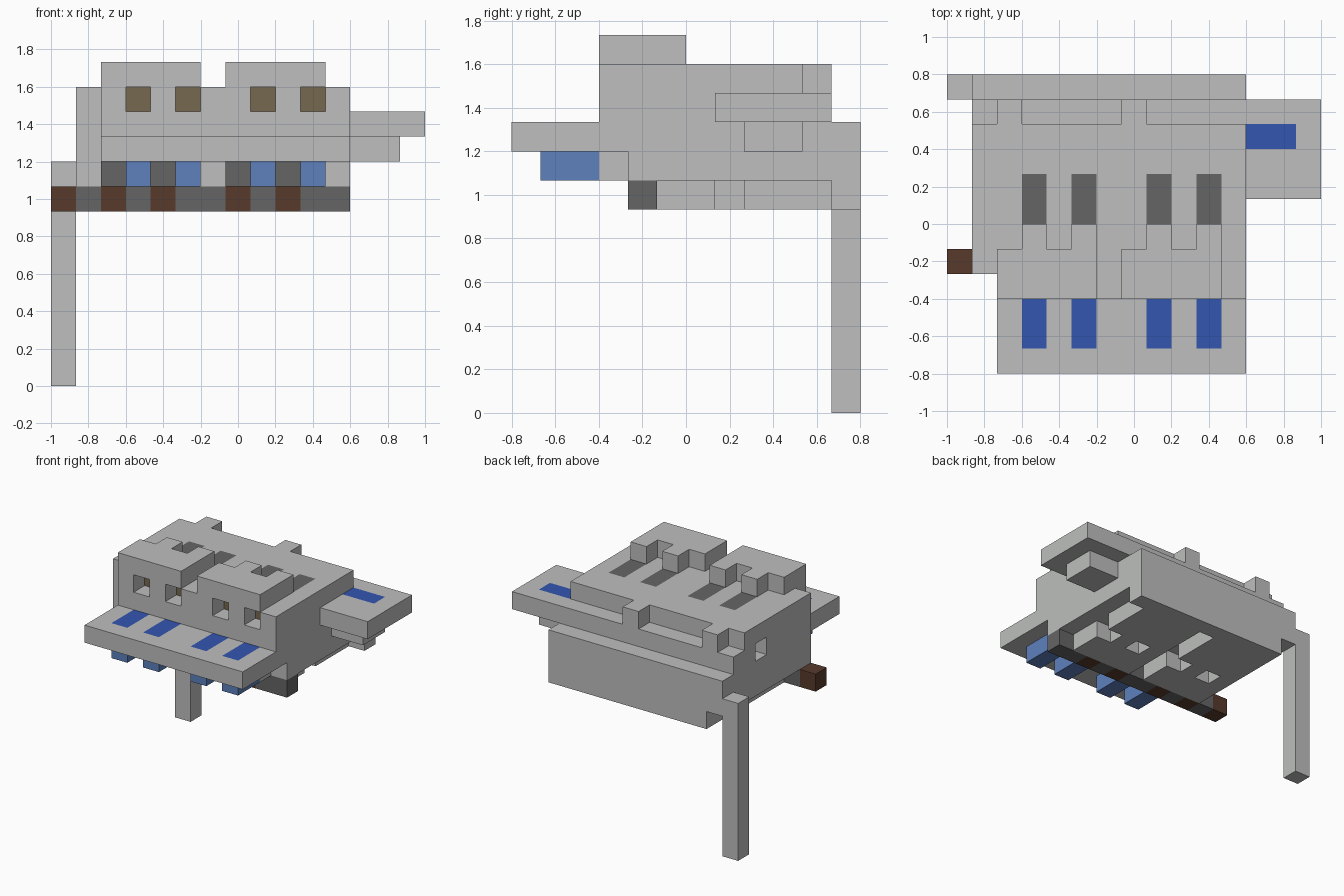
import bpy, bmesh
from itertools import product
from mathutils import Vector

if "Cube" in bpy.data.objects:
    bpy.data.objects.remove(bpy.data.objects["Cube"], do_unlink=True)

U = 2 / 15                                  # edge of one building block
ORIGIN = Vector((-1, -0.8, 0))
FRONT, UP, BACK = (0, -1, 0), (0, 0, 1), (0, 1, 0)


def material(name, rgb):
    m = bpy.data.materials.new(name)
    m.use_nodes = True
    m.diffuse_color = (*rgb, 1)
    bsdf = m.node_tree.nodes["Principled BSDF"]
    bsdf.inputs["Base Color"].default_value = (*rgb, 1)
    bsdf.inputs["Roughness"].default_value = 0.9
    return m


GREY = material("stone grey", (0.51, 0.52, 0.51))
DARK = material("dark grey", (0.13, 0.13, 0.13))
SKY = material("light blue", (0.11, 0.22, 0.51))
BLUE = material("deep blue", (0.033, 0.093, 0.434))
BROWN = material("dark brown", (0.095, 0.042, 0.024))
BEIGE = material("dull beige", (0.18, 0.14, 0.08))


def cells(x0, x1, y0, y1, z0, z1):
    return set(product(range(x0, x1), range(y0, y1), range(z0, z1)))


def part(name, fill, base=GREY, paint=()):
    """Skin a set of blocks; paint holds (cells, face direction, material)."""
    mats = [base] + list(dict.fromkeys(p[2] for p in paint))
    bm = bmesh.new()
    for cell in sorted(fill):
        for axis, side in product(range(3), (0, 1)):
            n = [0, 0, 0]
            n[axis] = 2 * side - 1
            if tuple(c + d for c, d in zip(cell, n)) in fill:
                continue
            a, b = Vector((0, 0, 0)), Vector((0, 0, 0))
            a[(axis + 1) % 3] = b[(axis + 2) % 3] = 1
            p = Vector(cell)
            p[axis] += side
            ring = [p, p + a, p + a + b, p + b]
            if not side:
                ring.reverse()
            face = bm.faces.new([bm.verts.new(ORIGIN + v * U) for v in ring])
            for area, direction, mat in paint:
                if cell in area and tuple(n) == direction:
                    face.material_index = mats.index(mat)
    bmesh.ops.remove_doubles(bm, verts=bm.verts, dist=0.001)
    bmesh.ops.dissolve_limit(bm, angle_limit=0.01, verts=bm.verts,
                             edges=bm.edges, delimit={'MATERIAL'})
    mesh = bpy.data.meshes.new(name)
    bm.to_mesh(mesh)
    bm.free()
    for m in mats:
        mesh.materials.append(m)
    obj = bpy.data.objects.new(name, mesh)
    bpy.context.collection.objects.link(obj)
    return obj


BAYS = (2, 7)                               # first column of each bay
OPENINGS = [b + s for b in BAYS for s in (1, 3)]

# Main body with its stepped front, roof notches and recessed windows
body = cells(1, 12, 4, 11, 8, 12) | cells(2, 12, 3, 4, 9, 12)
for b in BAYS:
    body |= cells(b, b + 4, 3, 4, 8, 9)
for x0, x1 in ((1, 2), (3, 7), (8, 12)):
    body -= cells(x0, x1, 10, 11, 11, 12)
body -= cells(1, 2, 8, 9, 10, 11)
paint = []
for x in OPENINGS:
    body -= cells(x, x + 1, 3, 4, 11, 12)
    paint += [(cells(x, x + 1, 4, 5, 11, 12), FRONT, BEIGE),
              (cells(x, x + 1, 6, 8, 11, 12), UP, DARK),
              (cells(x - 1, x, 3, 4, 8, 9), FRONT, DARK)]
part("body", body, paint=paint)

# Raised roof blocks with two fingers pointing back
for b, side in zip(BAYS, ("right", "left")):
    crown = cells(b, b + 4, 3, 5, 12, 13)
    for s in (1, 3):
        crown |= cells(b + s, b + s + 1, 5, 6, 12, 13)
    part(side + "_roof_block", crown)

# Front canopy with blue panels and the blue blocks hanging below it
part("front_canopy", cells(2, 12, 0, 3, 9, 10),
     paint=[(cells(x, x + 1, 1, 3, 9, 10), UP, BLUE) for x in OPENINGS])
for n, x in enumerate(OPENINGS):
    part(f"hanging_block_{n + 1}", cells(x, x + 1, 1, 3, 8, 9), SKY)

# Side canopy and its bracket
part("side_canopy", cells(12, 15, 7, 11, 10, 11),
     paint=[(cells(12, 14, 9, 10, 10, 11), UP, BLUE)])
part("side_bracket", cells(12, 14, 8, 10, 9, 10))

# Foundation blocks with square pits
for b, side in zip(BAYS, ("right", "left")):
    base = cells(b, b + 4, 5, 11, 7, 8)
    for s in (1, 3):
        base -= cells(b + s, b + s + 1, 7, 8, 7, 8)
    part(side + "_foundation", base)

# Front sill: dark row with brown blocks
browns = [0] + [x - 1 for x in OPENINGS]
for x in range(12):
    part(f"sill_block_{x + 1}", cells(x, x + 1, 4, 5, 7, 8),
         BROWN if x in browns else DARK)

# Back wall and the tall corner post
part("back_wall", cells(1, 12, 11, 12, 7, 10) - cells(1, 2, 11, 12, 7, 8))
part("corner_post", cells(0, 1, 11, 12, 0, 9))
